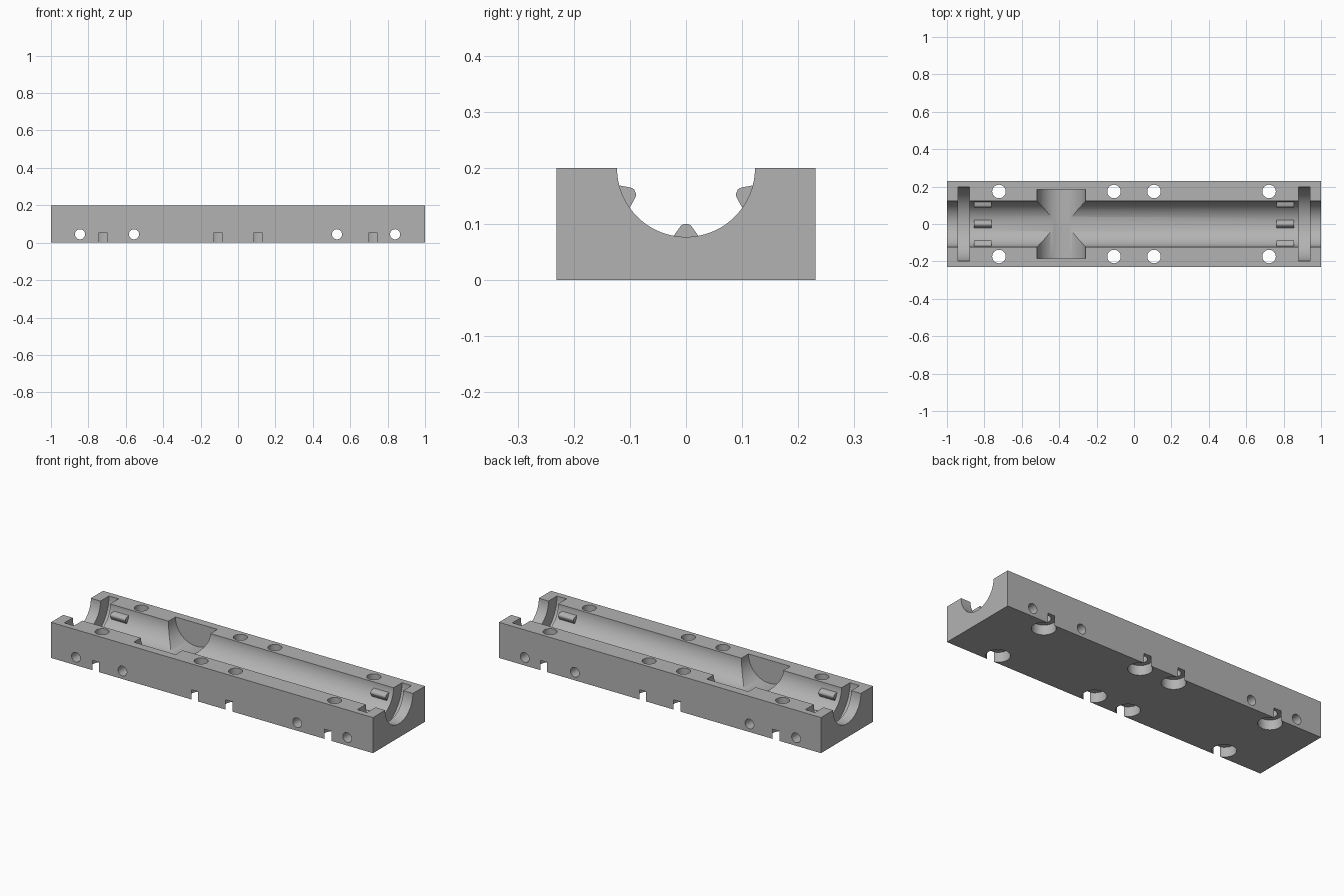
import bpy, bmesh, math
from mathutils import Matrix, Vector

cube = bpy.data.objects.get("Cube")
if cube:
    bpy.data.objects.remove(cube, do_unlink=True)

LENGTH, WIDTH, HEIGHT = 2.0, 0.462, 0.2
BORE_R = 0.123

grey = bpy.data.materials.new("matte grey")
grey.use_nodes = True
grey.diffuse_color = (0.45, 0.45, 0.45, 1)
grey.node_tree.nodes["Principled BSDF"].inputs["Base Color"].default_value = grey.diffuse_color


def make_object(name, bm):
    bmesh.ops.recalc_face_normals(bm, faces=bm.faces)
    mesh = bpy.data.meshes.new(name)
    bm.to_mesh(mesh)
    bm.free()
    mesh.materials.append(grey)
    obj = bpy.data.objects.new(name, mesh)
    bpy.context.collection.objects.link(obj)
    return obj


def activate(obj):
    bpy.ops.object.select_all(action='DESELECT')
    obj.select_set(True)
    bpy.context.view_layer.objects.active = obj


def cut_cylinder(target, axis, centre, radius, length, sides=48):
    """Subtract a cylinder running along the given axis."""
    bm = bmesh.new()
    turn = Vector((0, 0, 1)).rotation_difference(Vector(axis)).to_matrix().to_4x4()
    bmesh.ops.create_cone(bm, cap_ends=True, segments=sides, radius1=radius,
                          radius2=radius, depth=length,
                          matrix=Matrix.Translation(centre) @ turn)
    cutter = make_object("cutter", bm)
    cutter.hide_render = True
    mod = target.modifiers.new("cut", 'BOOLEAN')
    mod.operation, mod.solver, mod.object = 'DIFFERENCE', 'EXACT', cutter
    activate(target)
    bpy.ops.object.modifier_apply(modifier=mod.name)
    bpy.data.objects.remove(cutter, do_unlink=True)


def smooth(obj):
    activate(obj)
    bpy.ops.object.shade_smooth_by_angle(angle=math.radians(30))


# Rectangular block
bm = bmesh.new()
bmesh.ops.create_cube(bm, size=1, matrix=Matrix.Translation((0, 0, HEIGHT / 2))
                      @ Matrix.Diagonal((LENGTH, WIDTH, HEIGHT, 1)))
block = make_object("mould_block", bm)

X, Y, Z = (1, 0, 0), (0, 1, 0), (0, 0, 1)

# Long half-round channel, wide ring grooves at the ends, crossing channel
cut_cylinder(block, X, (0, 0, HEIGHT), BORE_R, 2.4, 96)
for side in (-1, 1):
    cut_cylinder(block, X, (side * 0.91, 0, HEIGHT), 0.198, 0.06, 96)
cut_cylinder(block, Y, (-0.388, 0, HEIGHT), 0.13, 0.37, 96)

# Vertical bolt holes with counterbores that break through the side walls
for x in (-0.722, -0.107, 0.107, 0.722):
    for y in (-0.174, 0.174):
        cut_cylinder(block, Z, (x, y, 0.1), 0.036, 0.5)
        cut_cylinder(block, Z, (x, y, 0), 0.061, 0.11)

# Cross-drilled pin holes
for x in (-0.845, -0.556, 0.529, 0.84):
    cut_cylinder(block, Y, (x, 0, 0.045), 0.027, 0.6)
smooth(block)

# Rounded ribs inside the channel: half profile as (offset, distance from axis)
half = [(0.024, 0.125), (0.0215, 0.1205), (0.012, 0.107), (0.008, 0.102), (0.004, 0.1)]
profile = half + [(-a, r) for a, r in reversed(half)]
for end, side in (("right", -1), ("left", 1)):
    for place, angle in (("front", -65), ("bottom", 0), ("back", 65)):
        bm = bmesh.new()
        spin = Matrix.Translation((0, 0, HEIGHT)) @ Matrix.Rotation(math.radians(angle), 4, 'X')
        start = side * 0.808 - 0.047
        face = bm.faces.new([bm.verts.new(spin @ Vector((start, a, -r))) for a, r in profile])
        extruded = bmesh.ops.extrude_face_region(bm, geom=[face])
        bmesh.ops.translate(bm, vec=(0.094, 0, 0),
                            verts=[v for v in extruded["geom"] if isinstance(v, bmesh.types.BMVert)])
        # extrude_face_region drops the starting cap, so close it again
        bmesh.ops.holes_fill(bm, edges=[e for e in bm.edges if e.is_boundary])
        smooth(make_object(f"{place}_rib_{end}", bm))
